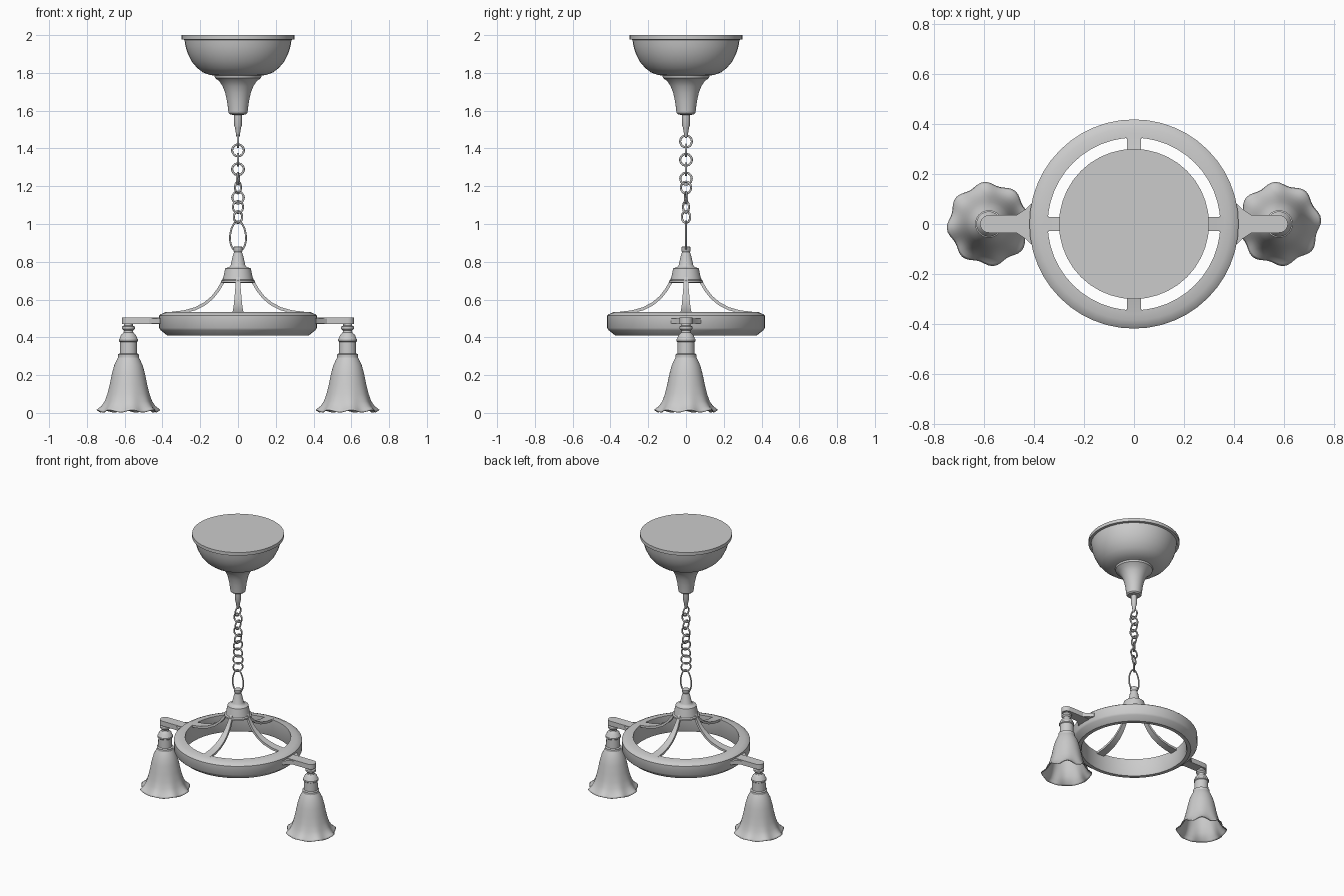
import bpy, bmesh, math
from mathutils import Vector, Matrix

cube = bpy.data.objects.get("Cube")
if cube:
    bpy.data.objects.remove(cube, do_unlink=True)

metal = bpy.data.materials.new("plain grey")
metal.use_nodes = True
metal.diffuse_color = (0.6, 0.6, 0.6, 1)
metal.node_tree.nodes["Principled BSDF"].inputs["Base Color"].default_value = (0.6, 0.6, 0.6, 1)


def finish(bm, name, angle=35):
    bmesh.ops.remove_doubles(bm, verts=bm.verts, dist=1e-5)
    bmesh.ops.recalc_face_normals(bm, faces=bm.faces)
    mesh = bpy.data.meshes.new(name)
    bm.to_mesh(mesh)
    bm.free()
    mesh.materials.append(metal)
    ob = bpy.data.objects.new(name, mesh)
    bpy.context.collection.objects.link(ob)
    bpy.ops.object.select_all(action='DESELECT')
    ob.select_set(True)
    bpy.context.view_layer.objects.active = ob
    bpy.ops.object.shade_smooth_by_angle(angle=math.radians(angle))
    return ob


def lathe(name, profile, x=0, steps=40, closed=False, warp=None):
    """Turn (radius, height) points about a vertical axis at x."""
    bm = bmesh.new()
    rings = []
    for r, z in profile:
        ring = []
        for i in range(steps):
            a = math.tau * i / steps
            rr, zz = warp(r, z, a) if warp else (r, z)
            ring.append(bm.verts.new((x + rr * math.cos(a), rr * math.sin(a), zz)))
        rings.append(ring)
    pairs = list(zip(rings, rings[1:]))
    if closed:
        pairs.append((rings[-1], rings[0]))
    for lo, hi in pairs:
        for i in range(steps):
            j = (i + 1) % steps
            bm.faces.new((lo[i], lo[j], hi[j], hi[i]))
    if not closed and not warp:
        bm.faces.new(rings[0])
        bm.faces.new(rings[-1])
    return finish(bm, name)


def tube(name, points, radius):
    """Closed round wire through the points."""
    curve = bpy.data.curves.new(name, 'CURVE')
    curve.dimensions = '3D'
    curve.bevel_depth = radius
    curve.bevel_resolution = 2
    spline = curve.splines.new('POLY')
    spline.points.add(len(points) - 1)
    for p, co in zip(spline.points, points):
        p.co = (*co, 1)
    spline.use_cyclic_u = True
    ob = bpy.data.objects.new(name, curve)
    bpy.context.collection.objects.link(ob)
    curve.materials.append(metal)
    spline.use_smooth = True
    return ob


def prism(name, outline, z0, z1):
    bm = bmesh.new()
    base = bm.faces.new([bm.verts.new((x, y, z0)) for x, y in outline])
    top = bmesh.ops.extrude_face_region(bm, geom=[base])["geom"]
    bmesh.ops.translate(bm, vec=(0, 0, z1 - z0),
                        verts=[v for v in top if isinstance(v, bmesh.types.BMVert)])
    return finish(bm, name)


# Ceiling canopy with its flared stem
lathe("ceiling_canopy", [(.3, 2), (.3, 1.977), (.283, 1.975), (.278, 1.94), (.265, 1.9),
                         (.245, 1.86), (.215, 1.825), (.185, 1.802), (.15, 1.79), (.125, 1.785),
                         (.122, 1.773), (.1, 1.757), (.082, 1.73), (.068, 1.695), (.058, 1.65),
                         (.052, 1.605), (.05, 1.588), (.042, 1.58), (.021, 1.577), (.02, 1.52),
                         (.016, 1.51), (.009, 1.465), (.004, 1.455)])

# Chain links, each turned about the vertical
links = [(1.437, 90), (1.39, 0), (1.34, 90), (1.29, 0), (1.24, 80),
         (1.193, 60), (1.14, 10), (1.09, 30), (1.037, 45)]
for n, (z, turn) in enumerate(links):
    t = math.radians(turn)
    pts = []
    for i in range(24):
        a = math.tau * i / 24
        h = .031 * math.cos(a)
        pts.append((h * math.cos(t), h * math.sin(t), z + .031 * math.sin(a)))
    tube(f"chain_link_{n + 1}", pts, .0055)

# Pear-shaped hanging loop
loop = []
for i in range(32):
    a = math.tau * i / 32
    s = math.sin(a)
    loop.append((.042 * math.cos(a) * (1 - .12 * s), 0, .935 + .08 * s))
tube("hanging_loop", loop, .005)

# Stepped hub
lathe("hub", [(.02, .88), (.025, .877), (.025, .858), (.021, .852), (.028, .83), (.038, .785),
              (.043, .775), (.052, .77), (.068, .765), (.071, .75), (.08, .705),
              (.09, .7), (.09, .69), (.07, .688)])

# Main ring
lathe("main_ring", [(.345, .535), (.385, .533), (.41, .522), (.418, .515), (.418, .45),
                    (.41, .438), (.375, .41), (.35, .41), (.345, .42)],
      steps=48, closed=True)

# Four curved spokes, widening towards the ring
spoke_path = [(.07, .715), (.085, .685), (.105, .65), (.135, .612), (.175, .578),
              (.225, .552), (.285, .535), (.37, .525)]
for n in range(4):
    bm = bmesh.new()
    rot = Matrix.Rotation(n * math.pi / 2, 3, 'Z')
    sections = []
    for i, (r, z) in enumerate(spoke_path):
        a = Vector(spoke_path[max(i - 1, 0)])
        b = Vector(spoke_path[min(i + 1, len(spoke_path) - 1)])
        d = (b - a).normalized()
        nr, nz = -d.y * .008, d.x * .008
        w = .009 + .021 * i / (len(spoke_path) - 1)
        sections.append([bm.verts.new(rot @ Vector((r + k * nr, s * w, z + k * nz)))
                         for s, k in ((-1, -1), (1, -1), (1, 1), (-1, 1))])
    for lo, hi in zip(sections, sections[1:]):
        for i in range(4):
            j = (i + 1) % 4
            bm.faces.new((lo[i], lo[j], hi[j], hi[i]))
    bm.faces.new(sections[0])
    bm.faces.new(sections[-1])
    finish(bm, f"spoke_{n + 1}")


# Scalloped rim: eight lobes that grow towards the open end
def ruffle(r, z, a):
    k = max(0, (r - .085) / .08) ** 2
    wave = math.cos(8 * (a - .12))
    return r + .009 * k * wave, z + .007 * k * wave


shade_profile = [(.03, .298), (.053, .293), (.06, .28), (.074, .25), (.086, .205), (.097, .15),
                 (.109, .1), (.122, .06), (.138, .032), (.152, .018), (.16, .009)]

# Side arms, sockets and shades
for side, s in (("left", 1), ("right", -1)):
    cap = [(.58 + .035 * math.cos(a), .035 * math.sin(a))
           for a in [math.radians(d) for d in range(-90, 91, 18)]]
    prism(side + "_arm", [(s * x, y) for x, y in cap + [(.4, .035), (.4, -.035)]], .47, .505)
    prism(side + "_arm_bracket", [(s * x, y) for x, y in
          ((.4, .08), (.412, .08), (.43, .062), (.47, .035),
           (.47, -.035), (.43, -.062), (.412, -.08), (.4, -.08))], .472, .5)
    lathe(side + "_socket", [(.022, .475), (.024, .462), (.034, .457), (.034, .445), (.024, .435),
                             (.026, .425), (.04, .412), (.046, .395), (.05, .39), (.05, .38),
                             (.045, .375), (.046, .315), (.055, .31), (.055, .293), (.04, .29)],
          x=s * .58, steps=32)
    shade = lathe(side + "_shade", shade_profile, x=s * .58, steps=64, warp=ruffle)
    shell = shade.modifiers.new("thickness", 'SOLIDIFY')
    shell.thickness = .004
    shell.offset = 0
